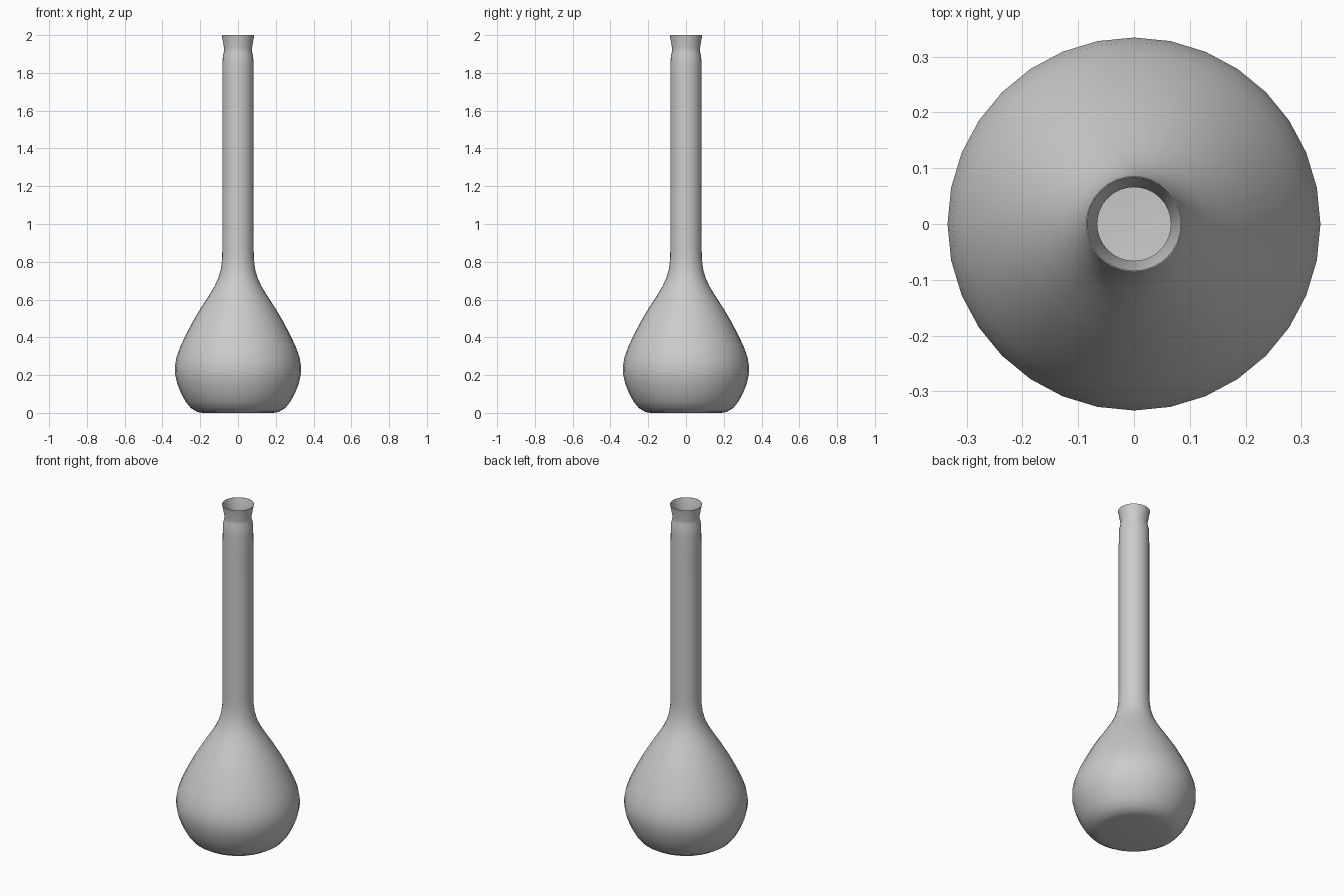
import bpy, bmesh, math

cube = bpy.data.objects.get("Cube")
if cube:
    bpy.data.objects.remove(cube, do_unlink=True)

SIDES = 32

# Material
glass = bpy.data.materials.new("light grey")
glass.use_nodes = True
colour = (0.6, 0.6, 0.6, 1.0)
glass.diffuse_color = colour
glass.node_tree.nodes["Principled BSDF"].inputs["Base Color"].default_value = colour

# Outer wall as (radius, height), from the base centre up to the rim
outer = [(0, 0), (0.185, 0), (0.215, 0.005), (0.25, 0.026), (0.278, 0.06),
         (0.302, 0.105), (0.322, 0.155), (0.333, 0.205), (0.334, 0.245),
         (0.326, 0.295), (0.304, 0.355), (0.273, 0.42), (0.236, 0.49),
         (0.197, 0.555), (0.158, 0.615), (0.127, 0.665), (0.105, 0.71),
         (0.091, 0.76), (0.084, 0.815), (0.083, 0.87),
         # neck, shoulder and flared lip
         (0.083, 1.77), (0.082, 1.85), (0.080, 1.89), (0.0735, 1.914),
         (0.0735, 1.93), (0.086, 2.0)]

# Inner wall, from the rim down the neck and bulb to the inside floor
inner = [(0.084, 2.0), (0.066, 1.925), (0.068, 1.87), (0.07, 1.75), (0.07, 0.84),
         (0.077, 0.77), (0.093, 0.71), (0.145, 0.61), (0.222, 0.485),
         (0.29, 0.355), (0.32, 0.245), (0.308, 0.155), (0.265, 0.075),
         (0.22, 0.025), (0.18, 0.015), (0, 0.015)]

# Flask: revolve the wall section around z
bm = bmesh.new()
verts = [bm.verts.new((r, 0, z)) for r, z in outer + inner]
edges = [bm.edges.new(pair) for pair in zip(verts, verts[1:])]
bmesh.ops.spin(bm, geom=verts + edges, cent=(0, 0, 0), axis=(0, 0, 1),
               angle=2 * math.pi, steps=SIDES)
bmesh.ops.remove_doubles(bm, verts=bm.verts, dist=0.0001)
bmesh.ops.recalc_face_normals(bm, faces=bm.faces)
mesh = bpy.data.meshes.new("flask")
bm.to_mesh(mesh)
bm.free()
mesh.materials.append(glass)

flask = bpy.data.objects.new("flask", mesh)
bpy.context.collection.objects.link(flask)
bpy.ops.object.select_all(action='DESELECT')
flask.select_set(True)
bpy.context.view_layer.objects.active = flask
bpy.ops.object.shade_smooth_by_angle(angle=math.radians(28))
